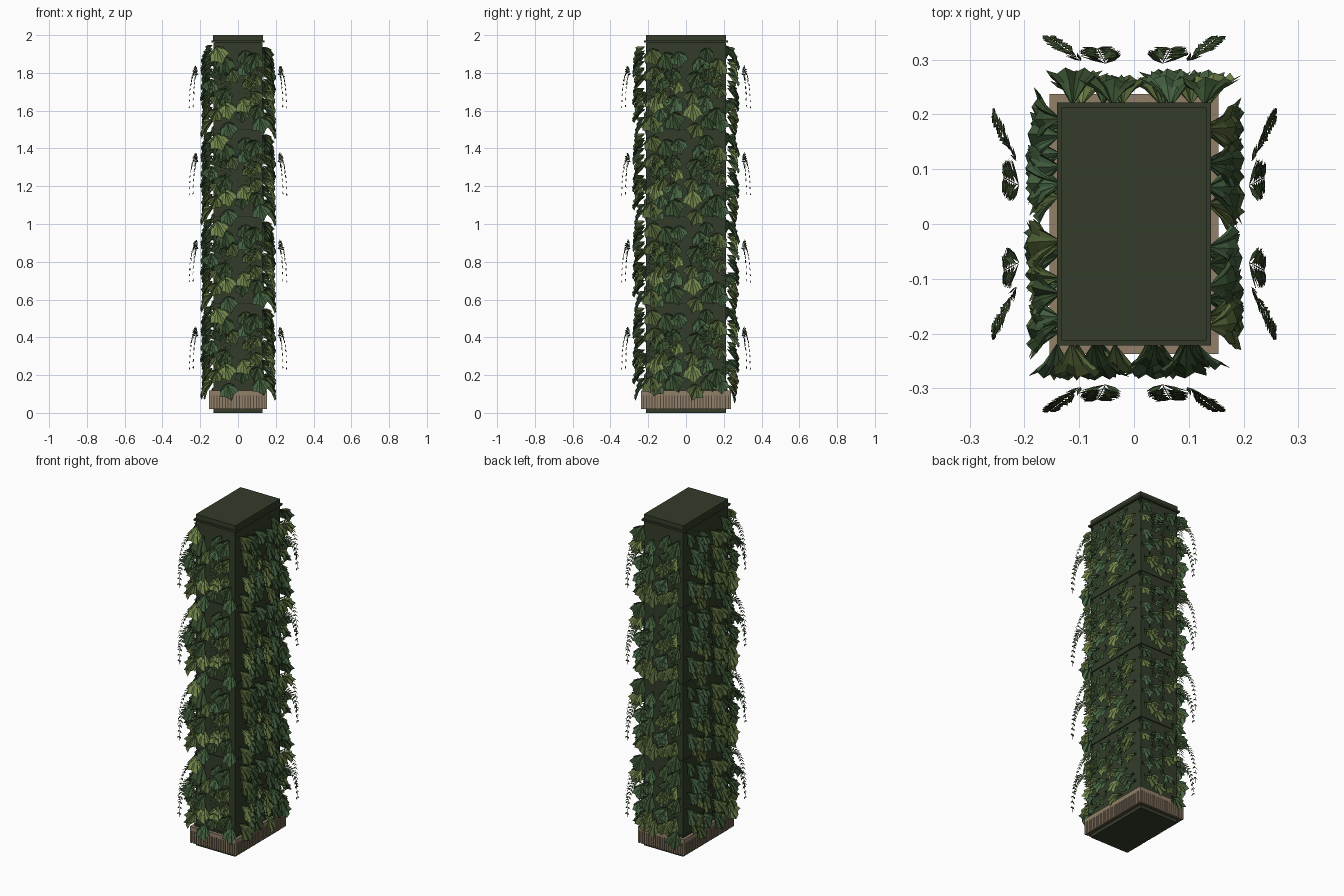
import bpy, bmesh, math, random
from mathutils import Vector

random.seed(5)
cube = bpy.data.objects.get("Cube")
if cube:
    bpy.data.objects.remove(cube, do_unlink=True)


def material(name, rgb):
    m = bpy.data.materials.new(name)
    m.use_nodes = True
    col = (*rgb, 1)
    m.diffuse_color = col
    m.node_tree.nodes["Principled BSDF"].inputs["Base Color"].default_value = col
    return m


WALL = material("wall green", (0.033, 0.046, 0.023))
SEAM = material("seam green", (0.018, 0.026, 0.014))
CLAY = material("planter brown", (0.285, 0.215, 0.14))
SLOT = material("slot brown", (0.085, 0.063, 0.045))
LEAVES = [material("deep leaf", (0.04, 0.08, 0.03)),
          material("blue leaf", (0.06, 0.125, 0.055)),
          material("mid leaf", (0.09, 0.13, 0.04)),
          material("bright leaf", (0.175, 0.25, 0.075))]
FROND = material("frond green", (0.055, 0.095, 0.035))
STEM = material("stem olive", (0.075, 0.07, 0.025))


def finish(bm, name, mats):
    me = bpy.data.meshes.new(name)
    bm.to_mesh(me)
    bm.free()
    for m in mats:
        me.materials.append(m)
    ob = bpy.data.objects.new(name, me)
    bpy.context.collection.objects.link(ob)


def add_box(bm, centre, size):
    made = bmesh.ops.create_cube(bm, size=1)["verts"]
    for v in made:
        v.co = Vector(a * s + c for a, s, c in zip(v.co, size, centre))


def slab(name, hx, hy, z0, z1, mat):
    bm = bmesh.new()
    add_box(bm, (0, 0, (z0 + z1) / 2), (2 * hx, 2 * hy, z1 - z0))
    finish(bm, name, [mat])


# Tower core and four stacked wall panels
HX, HY, BASE, STEP, COUNT = 0.13, 0.213, 0.12, 0.461, 4
slab("plinth", HX, HY, 0, 0.022, WALL)
slab("core", HX - 0.005, HY - 0.005, 0.022, 1.97, SEAM)
for i in range(COUNT):
    z = BASE + i * STEP
    slab("wall_panel", HX, HY, z, z + STEP - 0.005, WALL)
slab("cap_lip", 0.141, 0.222, 1.961, 1.972, WALL)
slab("cap", HX + 0.002, HY, 1.972, 2.0, WALL)

# Slatted planter
PX, PY = 0.154, 0.237
slab("planter_box", PX - 0.006, PY - 0.006, 0.02, 0.1, SLOT)
slab("planter_rim", PX, PY, 0.093, 0.118, CLAY)
slab("wall_foot", HX + 0.007, HY + 0.007, 0.118, 0.128, WALL)
bm = bmesh.new()
for half, other, swap in ((PX, PY, False), (PY, PX, True)):
    n = round(2 * half / 0.0155)
    for i in range(n + 1):
        a = -half + 0.005 + i * (2 * half - 0.01) / n
        for side in (-1, 1):
            b = side * (other - 0.004)
            if swap:
                add_box(bm, (b, a, 0.058), (0.008, 0.01, 0.076))
            else:
                add_box(bm, (a, b, 0.058), (0.01, 0.008, 0.076))
finish(bm, "planter_slats", [CLAY])


class Face:
    """Wall frame: across the wall, outward from it, and up."""

    def __init__(self, name, out, depth, columns, spray, sweep):
        self.name, self.out, self.depth = name, Vector(out), depth
        self.across = Vector((-out[1], out[0], 0))
        self.columns, self.spray, self.sweep = columns, spray, sweep

    def at(self, a, o, z):
        return self.across * a + self.out * (self.depth + o) + Vector((0, 0, z))


FRONT_COLS = (-0.12, -0.055, 0.04, 0.105)
SIDE_COLS = (-0.18, -0.125, -0.06, 0.05, 0.11, 0.18)
FACES = [Face("front", (0, -1, 0), HY, FRONT_COLS, 0.062, 0.155),
         Face("back", (0, 1, 0), HY, FRONT_COLS, 0.062, 0.155),
         Face("left", (1, 0, 0), HX, SIDE_COLS, 0.08, 0.2),
         Face("right", (-1, 0, 0), HX, SIDE_COLS, 0.08, 0.2)]

# Leaf outline from the middle tip to the side: reach of each pleat
LOBES = (1.0, 0.76, 0.72, 0.84, 0.56, 0.5)


def add_leaf(bm, face, a, z, size, turn, reach, mat):
    """Pleated, lobed leaf fanning out and down from the wall."""
    n = len(LOBES) - 1
    root = bm.verts.new(face.at(a, 0.004, z))
    rings = []
    for t in (0.55, 1.0):
        ring = []
        for i in range(-n, n + 1):
            ang = i / n * math.radians(84)
            r = size * t * LOBES[abs(i)]
            pleat = (0.006 if i % 2 else -0.003) * t
            out = reach * t ** 0.6 * (0.75 + 0.25 * math.cos(ang)) + pleat
            down, side = r * math.cos(ang), r * math.sin(ang)
            c, w = math.cos(turn), math.sin(turn)
            ring.append(bm.verts.new(face.at(
                a + side * c + down * w, 0.004 + out,
                z - down * c + side * w - 0.2 * size * t * t)))
        rings.append(ring)
    inner, rim = rings
    for i in range(2 * n):
        bm.faces.new((root, inner[i], inner[i + 1])).material_index = mat
        bm.faces.new((inner[i], rim[i], rim[i + 1], inner[i + 1])).material_index = mat


def add_frond(bm, face, path, leaf, spread):
    """Drooping stem with paired slender leaflets."""
    pts = [face.at(*p) for p in path]
    for i, (p, q) in enumerate(zip(pts, pts[1:])):
        run = (q - p).normalized()
        wide = run.cross(face.out)
        wide = wide.normalized() if wide.length > 0.01 else face.across
        w = wide * 0.001
        bm.faces.new([bm.verts.new(v) for v in (p - w, p + w, q + w, q - w)]).material_index = 1
        length = leaf * (1 - 0.5 * i / len(pts))
        for s in (-1, 1):
            d = (run * 0.8 + wide * s * spread + face.out * random.uniform(-0.2, 0.2)).normalized() * length
            e = d.cross(face.out + wide * s * 0.6).normalized() * 0.005
            mid = p + d * 0.45
            quad = (p, mid + e, p + d, mid - e)
            bm.faces.new([bm.verts.new(v) for v in quad]).material_index = 0


def droop(a0, a1, o0, o1, z, drop, n):
    """Path that leaves sideways, then hangs."""
    path = []
    for i in range(n + 1):
        t = i / n
        ease = math.sin(t * math.pi / 2)
        path.append((a0 + (a1 - a0) * ease, o0 + (o1 - o0) * ease,
                     z + 0.035 * math.sin(t * math.pi) - drop * t ** 1.5))
    return path


# Planting, the same on every panel of a wall
for face in FACES:
    plan = []
    for row in range(5):
        for i, col in enumerate(face.columns):
            stagger = 0.04 * (i % 2)
            plan.append((col + random.uniform(-0.02, 0.02),
                         STEP - 0.035 - row * 0.085 - stagger + random.uniform(-0.02, 0.02),
                         random.uniform(0.06, 0.092),
                         random.uniform(-0.5, 0.5),
                         random.uniform(0.042, 0.064),
                         random.choices(range(4), (3, 3, 4, 2))[0]))
    # Sprays: start and end across, start and end outward, height, fall
    c = face.spray
    sprays = [(c + 0.035, face.sweep, 0.085, 0.128, 0.31, 0.225, 12, 0.032, 0.8),
              (c - 0.01, c + 0.005, 0.08, 0.108, 0.29, 0.2, 10, 0.052, 1.2)]
    leaves, fronds = bmesh.new(), bmesh.new()
    for k in range(COUNT):
        z0 = BASE + k * STEP
        for a, z, size, turn, reach, mat in plan:
            add_leaf(leaves, face, a, z0 + z, size, turn, reach, mat)
        for s in (-1, 1):
            for a0, a1, o0, o1, z, drop, n, leaf, spread in sprays:
                add_frond(fronds, face, droop(s * a0, s * a1, o0, o1, z0 + z, drop, n), leaf, spread)
    finish(leaves, face.name + "_leaves", LEAVES)
    finish(fronds, face.name + "_fronds", [FROND, STEM])
